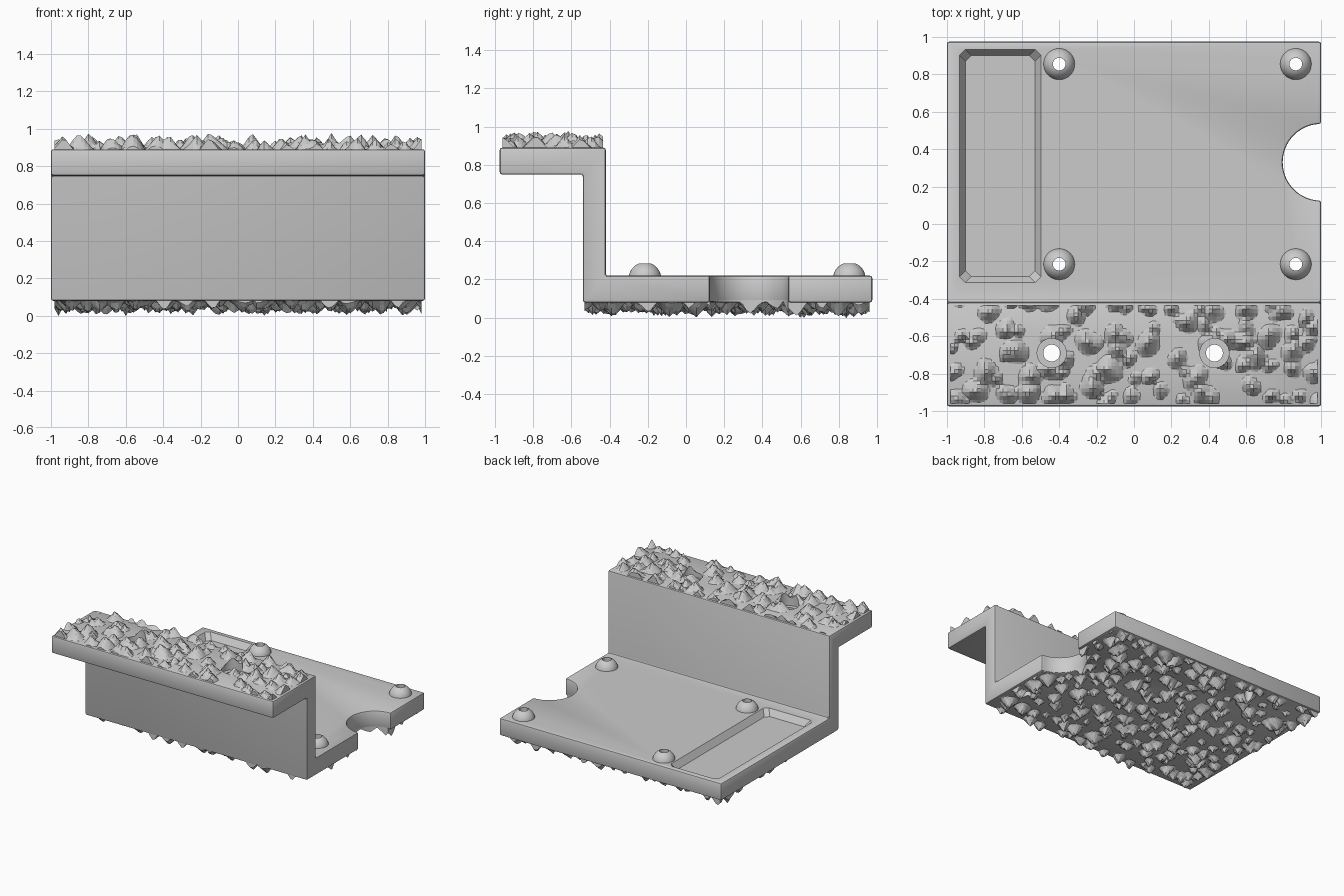
import bpy, bmesh, math, random
from mathutils import Vector, Matrix, noise

cube = bpy.data.objects.get("Cube")
if cube:
    bpy.data.objects.remove(cube, do_unlink=True)
random.seed(7)

grey = bpy.data.materials.new("plain_grey")
grey.use_nodes = True
grey.diffuse_color = (0.6, 0.6, 0.6, 1)
grey.node_tree.nodes["Principled BSDF"].inputs["Base Color"].default_value = (0.6, 0.6, 0.6, 1)


def finish(bm, name):
    bmesh.ops.recalc_face_normals(bm, faces=bm.faces)
    mesh = bpy.data.meshes.new(name)
    bm.to_mesh(mesh)
    bm.free()
    mesh.materials.append(grey)
    ob = bpy.data.objects.new(name, mesh)
    bpy.context.collection.objects.link(ob)
    return ob


def cylinder(name, x, y, r, z0, z1, sides=48):
    bm = bmesh.new()
    bmesh.ops.create_cone(bm, cap_ends=True, segments=sides, radius1=r, radius2=r, depth=z1 - z0,
                          matrix=Matrix.Translation((x, y, (z0 + z1) / 2)))
    return finish(bm, name)


def apply_modifier(ob, kind, **settings):
    mod = ob.modifiers.new(kind.lower(), kind)
    for key, value in settings.items():
        setattr(mod, key, value)
    bpy.ops.object.select_all(action='DESELECT')
    bpy.context.view_layer.objects.active = ob
    ob.select_set(True)
    bpy.ops.object.modifier_apply(modifier=mod.name)


def cut(ob, cutters):
    for c in cutters:
        apply_modifier(ob, 'BOOLEAN', operation='DIFFERENCE', solver='EXACT', object=c)


def chamfered_rectangle(x0, x1, y0, y1, c, z):
    return [Vector((x, y, z)) for x, y in (
        (x0 + c, y0), (x1 - c, y0), (x1, y0 + c), (x1, y1 - c),
        (x1 - c, y1), (x0 + c, y1), (x0, y1 - c), (x0, y0 + c))]


def rock_layer(name, y0, y1, face, sign, height):
    """Closed slab with a rough field of jagged peaks on one side."""
    xr, step, pitch = 0.98, 0.02, 0.115
    cy, hy = (y0 + y1) / 2, (y1 - y0) / 2
    peaks = []
    for i in range(int(2 * xr / pitch) + 1):
        for j in range(int(2 * hy / pitch) + 1):
            px = -xr + (i + random.uniform(0.05, 0.95)) * pitch
            py = y0 + (j + random.uniform(0.05, 0.95)) * pitch
            peaks.append((px, py, height * random.uniform(0.5, 1)))
    bm = bmesh.new()
    bmesh.ops.create_grid(bm, x_segments=int(2 * xr / step), y_segments=int(2 * hy / step), size=1)
    for v in bm.verts:
        v.co = Vector((v.co.x * xr, cy + v.co.y * hy, face - sign * 0.012))
    grown = bmesh.ops.extrude_face_region(bm, geom=bm.faces[:], use_keep_orig=True)["geom"]
    for v in [g for g in grown if isinstance(g, bmesh.types.BMVert)]:
        p = v.co.copy()
        p.z = sign
        w = p + noise.noise_vector(p * 10) * 0.03
        h = max(ph - 1.3 * math.hypot(w.x - px, w.y - py) for px, py, ph in peaks)
        v.co.z = face + sign * max(-0.005, h)
    return finish(bm, name)


# Stepped bracket body
profile = [(-0.975, 0.75), (-0.54, 0.75), (-0.54, 0.08), (0.975, 0.08),
           (0.975, 0.22), (-0.42, 0.22), (-0.42, 0.89), (-0.975, 0.89)]
bm = bmesh.new()
side = bm.faces.new([bm.verts.new((-1, y, z)) for y, z in profile])
swept = bmesh.ops.extrude_face_region(bm, geom=[side], use_keep_orig=True)["geom"]
bmesh.ops.translate(bm, vec=(2, 0, 0), verts=[g for g in swept if isinstance(g, bmesh.types.BMVert)])
body = finish(bm, "stepped_bracket")

# Round notch, then softened edges
notch = cylinder("notch_cutter", 1.0, 0.33, 0.205, -0.1, 0.4, 64)
cut(body, [notch])
apply_modifier(body, 'BEVEL', width=0.012, segments=2, limit_method='ANGLE',
               angle_limit=math.radians(40))

# Tapered tray recess
bm = bmesh.new()
rings = [chamfered_rectangle(-0.9 - g, -0.53 + g, -0.28 - g, 0.9 + g, 0.03, z)
         for g, z in ((0, 0.17), (0.033, 0.22), (0.033, 0.3))]
loops = [[bm.verts.new(p) for p in ring] for ring in rings]
bm.faces.new(loops[0])
bm.faces.new(loops[-1])
for a, b in zip(loops, loops[1:]):
    for i in range(len(a)):
        k = (i + 1) % len(a)
        bm.faces.new((a[i], a[k], b[k], b[i]))
tray = finish(bm, "tray_cutter")

# Hole cutters
base_points = [(x, y) for x in (-0.4, 0.865) for y in (0.855, -0.215)]
shelf_points = [(-0.44, -0.69), (0.43, -0.69)]
base_holes = [cylinder("base_hole_cutter", x, y, 0.034, -0.2, 0.5, 24) for x, y in base_points]
shelf_holes = []
for x, y in shelf_points:
    shelf_holes.append(cylinder("shelf_hole_cutter", x, y, 0.045, 0.6, 1.2, 32))
    shelf_holes.append(cylinder("counterbore_cutter", x, y, 0.078, 0.85, 1.21, 32))
cut(body, [tray] + base_holes + shelf_holes)

# Domed bosses around the base holes
bosses = []
for (x, y), hole in zip(base_points, base_holes):
    bm = bmesh.new()
    bmesh.ops.create_uvsphere(bm, u_segments=32, v_segments=20, radius=0.085,
                              matrix=Matrix.Translation((x, y, 0.205)))
    bmesh.ops.bisect_plane(bm, geom=bm.verts[:] + bm.edges[:] + bm.faces[:],
                           plane_co=(0, 0, 0.21), plane_no=(0, 0, -1), clear_outer=True)
    bmesh.ops.holes_fill(bm, edges=[e for e in bm.edges if e.is_boundary])
    boss = finish(bm, "domed_boss")
    cut(boss, [hole])
    bosses.append(boss)

# Rough rock surfaces on the shelf and underside
top_rock = rock_layer("shelf_rock", -0.96, -0.435, 0.89, 1, 0.092)
cut(top_rock, shelf_holes)
under_rock = rock_layer("underside_rock", -0.53, 0.96, 0.08, -1, 0.083)
cut(under_rock, [notch] + base_holes)

# Smooth the round parts and remove the cutters
for ob in [body] + bosses:
    bpy.ops.object.select_all(action='DESELECT')
    bpy.context.view_layer.objects.active = ob
    ob.select_set(True)
    bpy.ops.object.shade_smooth_by_angle(angle=math.radians(25))
for c in [notch, tray] + base_holes + shelf_holes:
    bpy.data.objects.remove(c, do_unlink=True)
